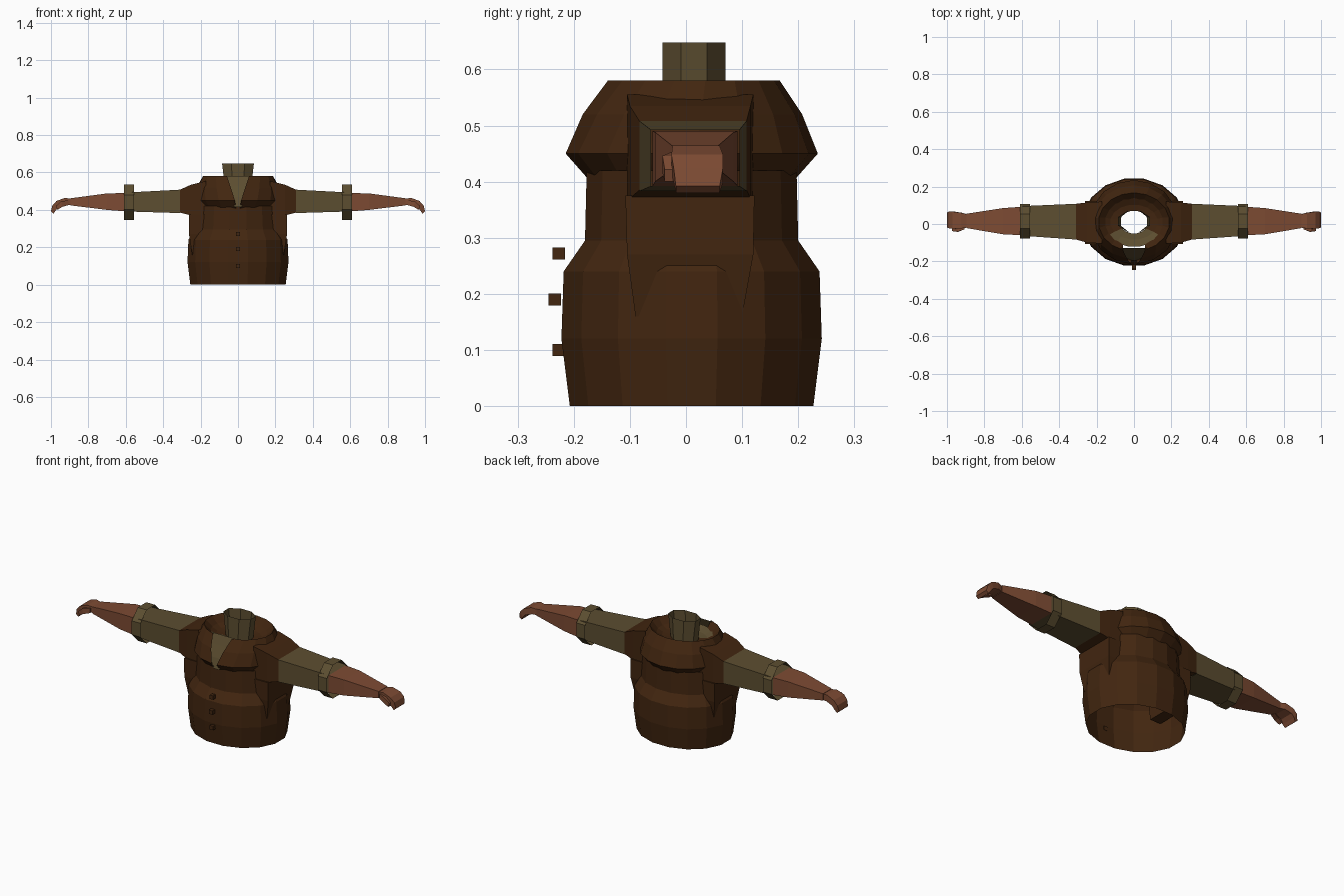
import bpy, bmesh, math

if "Cube" in bpy.data.objects:
    bpy.data.objects.remove(bpy.data.objects["Cube"])


def material(name, rgb):
    m = bpy.data.materials.new(name)
    m.use_nodes = True
    col = (*rgb, 1)
    m.diffuse_color = col
    bsdf = m.node_tree.nodes["Principled BSDF"]
    bsdf.inputs["Base Color"].default_value = col
    bsdf.inputs["Roughness"].default_value = 0.9
    return m


BROWN = material("dark brown leather", (0.054, 0.019, 0.005))
KHAKI = material("khaki cloth", (0.108, 0.076, 0.030))
SKIN = material("tan skin", (0.205, 0.070, 0.033))


def loft(name, rings, mats, closed=True, caps=(False, False), rule=None):
    """Skin a list of rings that all have the same number of points."""
    bm = bmesh.new()
    rows = [[bm.verts.new(p) for p in r] for r in rings]
    n = len(rows[0])
    for a, b in zip(rows, rows[1:]):
        for i in range(n if closed else n - 1):
            j = (i + 1) % n
            bm.faces.new((a[i], a[j], b[j], b[i]))
    if caps[0]:
        bm.faces.new(rows[0][::-1])
    if caps[1]:
        bm.faces.new(rows[-1])
    if all(caps):
        bmesh.ops.recalc_face_normals(bm, faces=bm.faces)
    if rule:
        for f in bm.faces:
            f.material_index = rule(f.calc_center_median())
    me = bpy.data.meshes.new(name)
    bm.to_mesh(me)
    bm.free()
    for m in mats:
        me.materials.append(m)
    ob = bpy.data.objects.new(name, me)
    bpy.context.collection.objects.link(ob)
    return ob


def oval(z, rx, ry, n=16, cy=0.01, gap=None):
    """Horizontal oval; with a gap it is an arc open at the front."""
    if gap is None:
        angles = [-math.pi / 2 + 2 * math.pi * (i + 0.5) / n for i in range(n)]
        k = 1 / math.cos(math.pi / n)
    else:
        g = math.radians(gap)
        angles = [-math.pi / 2 + g + (2 * math.pi - 2 * g) * i / n
                  for i in range(n + 1)]
        k = 1
    return [(rx * k * math.cos(a), cy + ry * k * math.sin(a), z)
            for a in angles]


def box_ring(s, x, y0, y1, z0, z1, shift=0.0):
    """Rectangle across the arm; shift moves the lower edge along x."""
    pts = [(s * (x - shift), y0, z0), (s * (x - shift), y1, z0),
           (s * x, y1, z1), (s * x, y0, z1)]
    return pts if s > 0 else pts[::-1]


# Jacket body: open at the hem, bulging skirt, narrower chest
loft("jacket_body", [oval(0, .255, .217), oval(.12, .27, .232),
                     oval(.24, .265, .228), oval(.295, .235, .19),
                     oval(.42, .225, .187)], [BROWN])

# Overhanging collar, split by a V at the front
loft("collar", [oval(.405, .20, .185, gap=3), oval(.45, .235, .225, gap=4),
                oval(.52, .222, .197, gap=10), oval(.58, .19, .157, gap=18),
                oval(.545, .155, .125, gap=22)], [BROWN], closed=False)

# Sunken yoke between the collar and the neckband
loft("yoke", [oval(.55, .165, .130), oval(.53, .125, .092),
              oval(.525, .075, .06)], [BROWN, KHAKI],
     rule=lambda c: 1 if c.y < -.04 else 0)

# Standing neckband, an open octagonal tube
loft("neckband", [oval(.52, .07, .056, 8, .014),
                  oval(.648, .085, .056, 8, .014)], [KHAKI])

# Shirt front showing in the V
loft("shirt_front", [[(-w, y, z), (w, y, z)] for w, y, z in
                     [(.018, -.195, .415), (.05, -.178, .47),
                      (.075, -.150, .53), (.075, -.128, .58)]],
     [KHAKI], closed=False)

# Buttons down the front
for i, (y, z) in enumerate([(-.227, .10), (-.234, .19), (-.227, .272)]):
    h = .011
    loft(f"button_{i + 1}",
         [[(-h, y - h, zz), (h, y - h, zz), (h, y + h, zz), (-h, y + h, zz)]
          for zz in (z - h, z + h)], [BROWN], caps=(True, True))

for s, side in ((1, "left"), (-1, "right")):
    # Shoulder flaring into the body
    loft(f"{side}_shoulder", [
        box_ring(s, .17, -.105, .12, .37, .555),
        box_ring(s, .25, -.10, .115, .37, .535),
        box_ring(s, .31, -.083, .108, .385, .508)], [BROWN])

    # Panel hanging under the arm
    loft(f"{side}_side_panel", [
        [(s * x0, y0, z), (s * x1, y0, z), (s * x1, y1, z), (s * x0, y1, z)][::s]
        for x0, x1, y0, y1, z in [(.18, .245, -.09, .10, .16),
                                  (.18, .262, -.105, .12, .27),
                                  (.18, .262, -.108, .122, .375)]],
         [BROWN], caps=(True, True))

    # Sleeve
    loft(f"{side}_sleeve", [
        box_ring(s, .31, -.083, .108, .383, .508),
        box_ring(s, .61, -.062, .095, .392, .492)], [KHAKI])

    # Rolled cuff, an open octagonal band
    ring = [(.015 + .1 * math.cos(a), .441 + .102 * math.sin(a))
            for a in [math.pi * (i + .5) / 4 for i in range(8)]][::s]
    loft(f"{side}_cuff", [[(s * x, y, z) for y, z in ring]
                          for x in (.555, .61)], [KHAKI])

    # Forearm
    loft(f"{side}_forearm", [
        box_ring(s, .60, -.060, .092, .392, .490),
        box_ring(s, .70, -.055, .085, .400, .488),
        box_ring(s, .895, -.022, .055, .424, .462)],
        [SKIN], caps=(True, True))

    # Hand curling down at the fingertips
    loft(f"{side}_hand", [
        box_ring(s, .885, -.018, .050, .426, .458),
        box_ring(s, .925, -.024, .060, .428, .464, .005),
        box_ring(s, .970, -.026, .066, .416, .448, .012),
        box_ring(s, .992, -.022, .066, .398, .425, .018),
        box_ring(s, 1.0, -.018, .060, .380, .392, .014)],
        [SKIN], caps=(True, True))

    # Thumb
    loft(f"{side}_thumb", [
        box_ring(s, .905, -.028, .0, .426, .452),
        box_ring(s, .945, -.042, -.012, .416, .446, .005),
        box_ring(s, .972, -.038, -.016, .400, .422, .006)],
        [SKIN], caps=(True, True))
